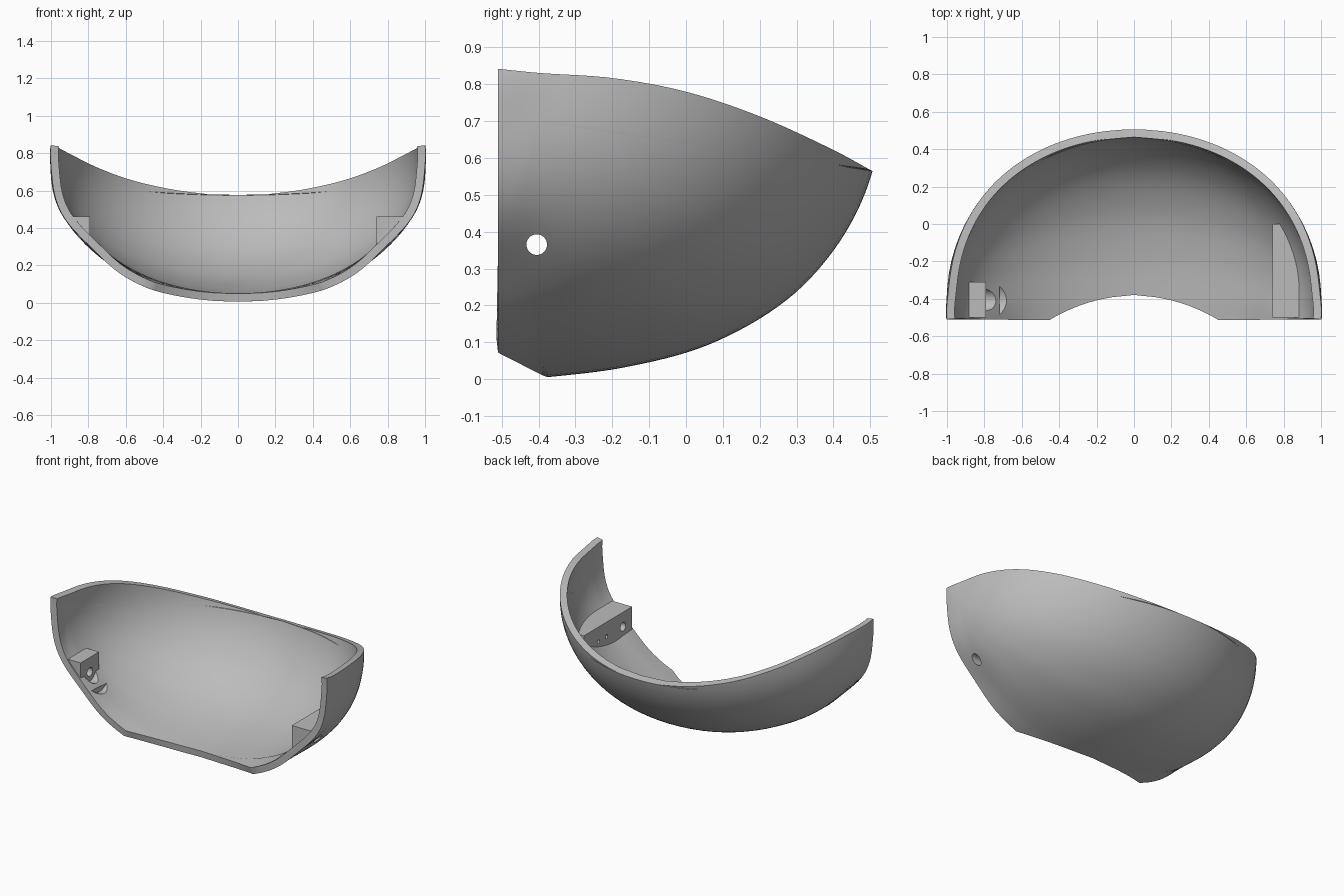
import bpy, bmesh, math
from mathutils import Matrix

old = bpy.data.objects.get("Cube")
if old:
    bpy.data.objects.remove(old, do_unlink=True)

grey = bpy.data.materials.new("plain grey")
grey.use_nodes = True
grey.diffuse_color = (0.5, 0.5, 0.5, 1)
grey.node_tree.nodes["Principled BSDF"].inputs["Base Color"].default_value = (0.5, 0.5, 0.5, 1)

# The shell is a bulged body around a sideways axis at (CY, CZ)
CY, CZ, FRONT = -0.4, 0.7, -0.51
RADII = [0.697, 0.709, 0.772, 0.852, 0.913, 0.94] + [0.95] * 8 + [0.94, 0.9, 0.83, 0.76]
RIM = [(-0.51, 0.842), (-0.4, 0.831), (-0.2, 0.817), (0, 0.78),
       (0.2, 0.713), (0.4, 0.622), (0.505, 0.565)]


def spline(a, b, c, d, f):
    return b + 0.5 * f * (c - a + f * (2 * a - 5 * b + 4 * c - d + f * (3 * (b - c) + d - a)))


def radius(t):
    k = math.degrees(t) % 360 / 20
    i = int(k)
    return spline(*[RADII[(i + j) % len(RADII)] for j in (-1, 0, 1, 2)], k - i)


def rim_height(y):
    for i in range(len(RIM) - 1):
        (y0, z0), (y1, z1) = RIM[i], RIM[i + 1]
        if y <= y1 or i == len(RIM) - 2:
            before, after = RIM[max(i - 1, 0)], RIM[min(i + 2, len(RIM) - 1)]
            m0 = (z1 - before[1]) / (y1 - before[0]) * (y1 - y0)
            m1 = (after[1] - z0) / (after[0] - y0) * (y1 - y0)
            f = (y - y0) / (y1 - y0)
            if f > 1:
                return z1 + m1 * (f - 1)
            return ((1 + 2 * f) * z0 + f * m0) * (1 - f) ** 2 + f * f * ((3 - 2 * f) * z1 + (f - 1) * m1)


def angle(y, z):
    return math.atan2(y - CY, CZ - z)


def bump(y, z, y0, z0, wide):
    return math.exp(-((y - y0) ** 2 + (z - z0) ** 2) / (2 * wide * wide))


def half_width(y, z):
    s = min(1, math.hypot(y - CY, z - CZ) / radius(angle(y, z)))
    x = math.sqrt(1 - s * s)
    dent = 0.04 * bump(y, z, FRONT, 0.27, 0.1)
    flare = 0.018 * bump(y, z, FRONT, 0.842, 0.08)
    return x * (1 - dent * 1.25 + flare)


def inside(y, z):
    return y >= FRONT and z <= rim_height(y) and z >= 0.003 - 0.511 * (y + 0.375)


def reach(t):
    lo, hi = 0, radius(t)
    for _ in range(40):
        mid = (lo + hi) / 2
        if inside(CY + mid * math.sin(t), CZ - mid * math.cos(t)):
            lo = mid
        else:
            hi = mid
    return lo


def new_object(name, bm):
    mesh = bpy.data.meshes.new(name)
    bm.to_mesh(mesh)
    bm.free()
    mesh.materials.append(grey)
    ob = bpy.data.objects.new(name, mesh)
    bpy.context.collection.objects.link(ob)
    return ob


def side_rod(name, r, x0, x1, y, z):
    bm = bmesh.new()
    m = Matrix.Translation(((x0 + x1) / 2, y, z)) @ Matrix.Rotation(math.pi / 2, 4, 'Y')
    bmesh.ops.create_cone(bm, cap_ends=True, segments=40, radius1=r, radius2=r,
                          depth=x1 - x0, matrix=m)
    ob = new_object(name, bm)
    ob.hide_render = True
    return ob


def finish(ob, cutters):
    for c in cutters:
        mod = ob.modifiers.new("cut", 'BOOLEAN')
        mod.operation, mod.solver, mod.object = 'DIFFERENCE', 'EXACT', c
    bpy.ops.object.select_all(action='DESELECT')
    ob.select_set(True)
    bpy.context.view_layer.objects.active = ob
    bpy.ops.object.convert(target='MESH')
    bpy.ops.object.shade_smooth_by_angle(angle=math.radians(32))


# Outline of one half seen from the side, walked corner to corner
corners = [(FRONT, 0.842), (FRONT, 0.072), (-0.375, 0.003), (0.505, 0.565), (FRONT, 0.842)]
rays = []
for seg, count in enumerate((30, 10, 44, 44)):
    (ya, za), (yb, zb) = corners[seg], corners[seg + 1]
    for i in range(count):
        t = angle(ya + (yb - ya) * i / count, za + (zb - za) * i / count)
        on_middle = seg == 2 or (seg == 3 and i == 0)
        rays.append((t, radius(t) if on_middle else reach(t), on_middle))

# Half surface, rings growing from the side axis out to the outline
bm = bmesh.new()
RINGS = 26
pole = bm.verts.new((half_width(CY, CZ), CY, CZ))
columns = []
for t, end, on_middle in rays:
    full = math.asin(min(1, end / radius(t)))
    col = []
    for j in range(1, RINGS + 1):
        r = radius(t) * math.sin(full * j / RINGS)
        y, z = CY + r * math.sin(t), CZ - r * math.cos(t)
        col.append(bm.verts.new((0 if on_middle and j == RINGS else half_width(y, z), y, z)))
    columns.append(col)
for a, b in zip(columns, columns[1:] + columns[:1]):
    bm.faces.new((pole, a[0], b[0]))
    for j in range(RINGS - 1):
        bm.faces.new((a[j], a[j + 1], b[j + 1], b[j]))
bm.normal_update()
if sum(f.normal.x for f in bm.faces) < 0:
    bmesh.ops.reverse_faces(bm, faces=bm.faces[:])
shell = new_object("curved_shell", bm)
mirror = shell.modifiers.new("mirror", 'MIRROR')
mirror.use_axis[0] = True
thick = shell.modifiers.new("wall", 'SOLIDIFY')
thick.thickness, thick.offset = 0.043, -1


# Mounting block that fills the gap between a flat inner face and the wall
def block(name, side, face, y0, y1, top=0.46, steps=12):
    bm = bmesh.new()
    rows = []
    for i in range(steps + 1):
        y = y0 + (y1 - y0) * i / steps
        lo, hi = 0.15, top
        for _ in range(30):
            mid = (lo + hi) / 2
            lo, hi = (mid, hi) if half_width(y, mid) - 0.02 < face else (lo, mid)
        zs = [top - (top - lo) * k / 4 for k in range(4)]
        pts = [(face, top)] + [(half_width(y, z) - 0.02, z) for z in zs] + [(face, lo)]
        rows.append([bm.verts.new((side * x, y, z)) for x, z in pts])
    n = len(rows[0])
    for a, b in zip(rows, rows[1:]):
        for k in range(n):
            bm.faces.new((a[k], a[(k + 1) % n], b[(k + 1) % n], b[k]))
    bm.faces.new(rows[0])
    bm.faces.new(rows[-1])
    bmesh.ops.recalc_face_normals(bm, faces=bm.faces[:])
    return new_object(name, bm)


long_block = block("long_block", 1, 0.74, -0.5, 0)
short_block = block("short_block", -1, 0.79, -0.5, -0.31)

# Screw hole through both sides, clearance bores and two small blind holes
HY, HZ = -0.405, 0.365
screw = side_rod("screw_hole_cutter", 0.028, -1.2, 1.2, HY, HZ)
bore = side_rod("bore_cutter", 0.06, -0.79, -0.7, HY, HZ)
wide_bore = side_rod("wide_bore_cutter", 0.11, -0.72, -0.4, HY, HZ)
pins = [side_rod("pin_hole_cutter", 0.012, 0.6, 0.78, y, HZ) for y in (-0.235, -0.15)]

finish(shell, [screw, bore, wide_bore])
finish(long_block, [screw] + pins)
finish(short_block, [screw])
for cutter in [screw, bore, wide_bore] + pins:
    bpy.data.objects.remove(cutter, do_unlink=True)
